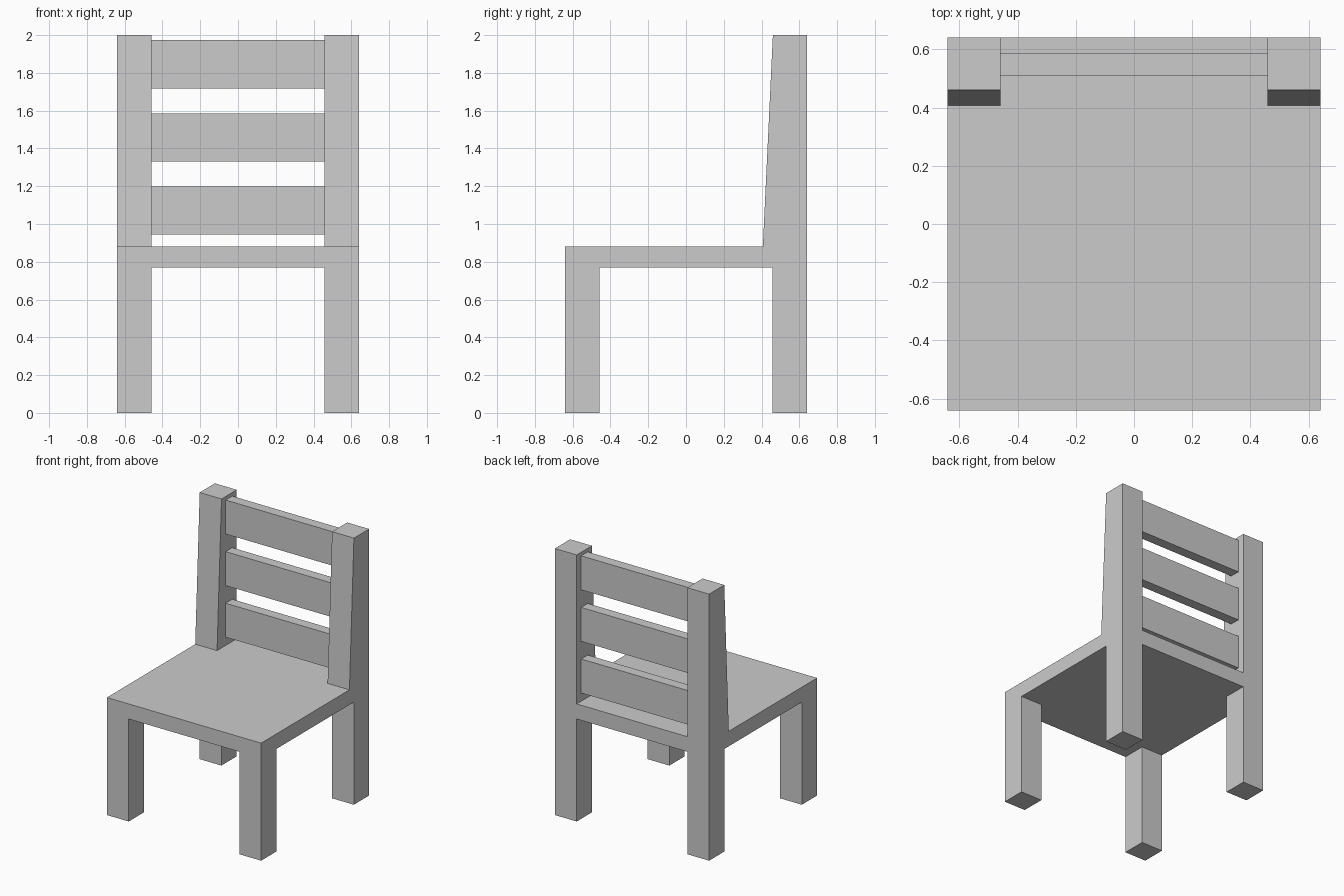
import bpy, bmesh
from mathutils import Matrix

if "Cube" in bpy.data.objects:
    bpy.data.objects.remove(bpy.data.objects["Cube"])

HALF, INNER = 0.64, 0.459        # outer edge and inner face of the legs
SEAT_LO, SEAT_HI, TOP = 0.769, 0.882, 2.0
POST_Y = 0.407                   # front of the back posts where they meet the seat


def finish(name, bm):
    bmesh.ops.recalc_face_normals(bm, faces=bm.faces[:])
    mesh = bpy.data.meshes.new(name)
    bm.to_mesh(mesh)
    bm.free()
    obj = bpy.data.objects.new(name, mesh)
    bpy.context.collection.objects.link(obj)
    return obj


def box(x0, x1, y0, y1, z0, z1):
    bm = bmesh.new()
    centre = Matrix.Translation(((x0 + x1) / 2, (y0 + y1) / 2, (z0 + z1) / 2))
    size = Matrix.Diagonal((x1 - x0, y1 - y0, z1 - z0, 1))
    bmesh.ops.create_cube(bm, size=1, matrix=centre @ size)
    return bm


def extrude_to(bm, faces, z):
    new = bmesh.ops.extrude_discrete_faces(bm, faces=faces)["faces"]
    for v in {v for f in new for v in f.verts}:
        v.co.z = z
    return new


# Seat slab, cut along the leg lines (the rear cut leans to the post fronts)
bm = box(-HALF, HALF, -HALF, HALF, SEAT_LO, SEAT_HI)
cuts = [((-INNER, 0, 0), (1, 0, 0)),
        ((INNER, 0, 0), (1, 0, 0)),
        ((0, -INNER, 0), (0, 1, 0)),
        ((0, INNER, SEAT_LO), (0, SEAT_HI - SEAT_LO, INNER - POST_Y))]
for co, no in cuts:
    bmesh.ops.bisect_plane(bm, geom=bm.verts[:] + bm.edges[:] + bm.faces[:],
                           plane_co=co, plane_no=no)
bm.normal_update()
corners = [f for f in bm.faces if abs(f.normal.z) > 0.9
           and abs(f.calc_center_median().x) > INNER]
legs = [f for f in corners if f.normal.z < 0
        and abs(f.calc_center_median().y) > INNER]
posts = [f for f in corners if f.normal.z > 0
         and f.calc_center_median().y > POST_Y]

# Legs grow down, tapered back posts grow up
extrude_to(bm, legs, 0)
for f in extrude_to(bm, posts, TOP):
    for v in f.verts:
        if v.co.y < 0.5:
            v.co.y = 0.46
finish("seat_with_legs_and_posts", bm)

# Three back slats between the posts
for i in range(3):
    z = 0.944 + i * 0.387
    finish(f"back_slat_{i + 1}", box(-INNER, INNER, 0.509, 0.587, z, z + 0.255))
